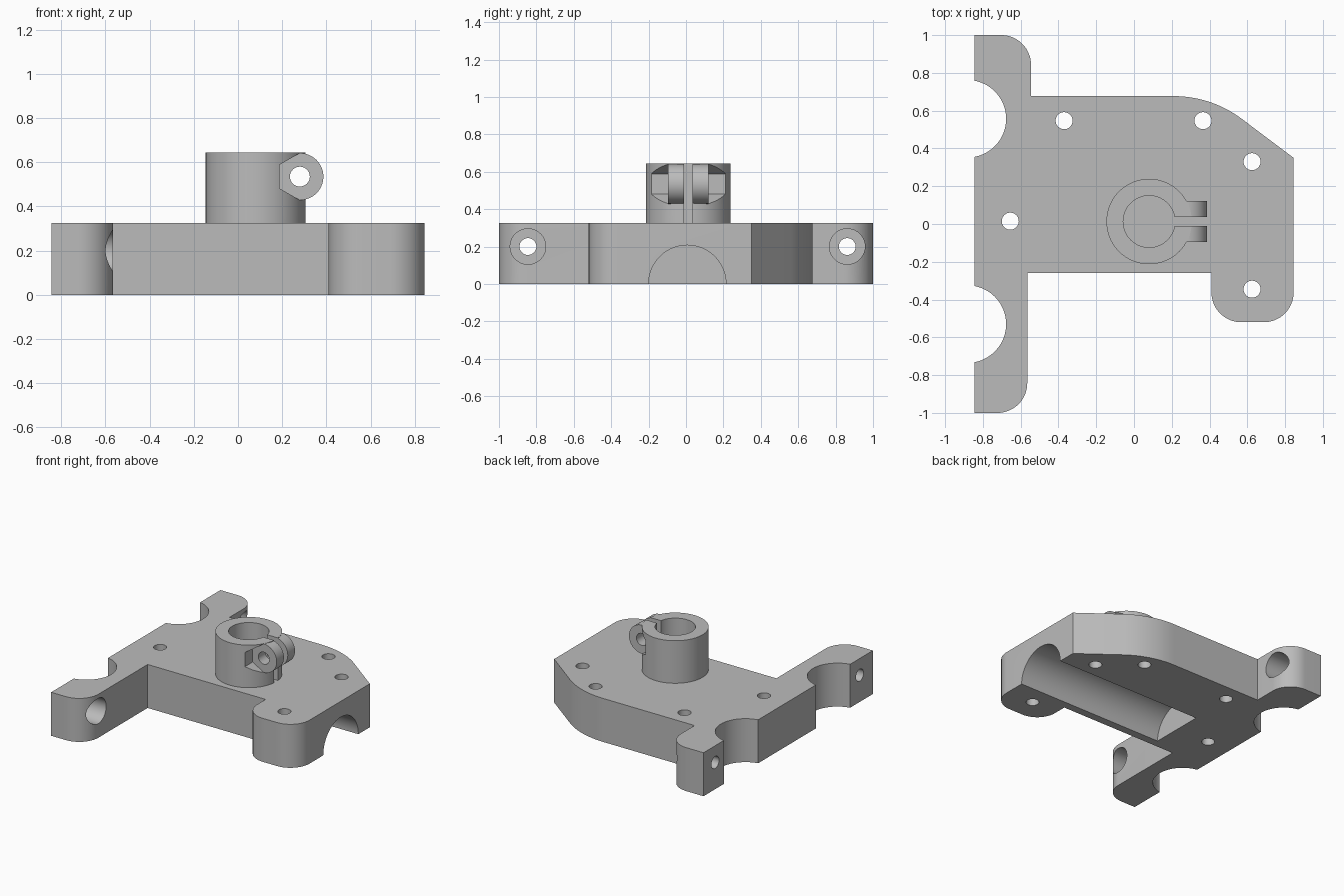
import bpy, bmesh
from math import radians, cos, sin, pi
from mathutils import Matrix, Vector

cube = bpy.data.objects.get("Cube")
if cube:
    bpy.data.objects.remove(cube, do_unlink=True)

grey = bpy.data.materials.new("plain grey")
grey.use_nodes = True
colour = (0.5, 0.5, 0.5, 1)
grey.diffuse_color = colour
grey.node_tree.nodes["Principled BSDF"].inputs["Base Color"].default_value = colour

PLATE_TOP, CLAMP_TOP = 0.325, 0.643
EDGE_X = 0.845
CLAMP_X, CLAMP_Y = 0.08, 0.013
BOLT_X, BOLT_Z = 0.28, 0.535


def make_object(name, bm):
    bmesh.ops.recalc_face_normals(bm, faces=bm.faces[:])
    mesh = bpy.data.meshes.new(name)
    bm.to_mesh(mesh)
    bm.free()
    mesh.materials.append(grey)
    obj = bpy.data.objects.new(name, mesh)
    bpy.context.collection.objects.link(obj)
    return obj


def prism(name, points, z0, z1):
    bm = bmesh.new()
    face = bm.faces.new([bm.verts.new((x, y, z0)) for x, y in points])
    top = bmesh.ops.extrude_face_region(bm, geom=[face])["geom"]
    bmesh.ops.translate(bm, vec=(0, 0, z1 - z0),
                        verts=[v for v in top if isinstance(v, bmesh.types.BMVert)])
    return make_object(name, bm)


def cylinder(name, radius, start, end, sides=64, spin=0):
    start, end = Vector(start), Vector(end)
    axis = end - start
    turn = Vector((0, 0, 1)).rotation_difference(axis).to_matrix().to_4x4()
    bm = bmesh.new()
    bmesh.ops.create_cone(bm, cap_ends=True, segments=sides, radius1=radius, radius2=radius,
                          depth=axis.length,
                          matrix=Matrix.Translation((start + end) / 2) @ turn @ Matrix.Rotation(spin, 4, 'Z'))
    return make_object(name, bm)


def box(name, low, high):
    corners = [(low[0], low[1]), (high[0], low[1]), (high[0], high[1]), (low[0], high[1])]
    return prism(name, corners, low[2], high[2])


def combine(target, tools, operation):
    bpy.context.view_layer.objects.active = target
    for tool in tools:
        mod = target.modifiers.new("shape", 'BOOLEAN')
        mod.operation, mod.solver, mod.object = operation, 'EXACT', tool
        bpy.ops.object.modifier_apply(modifier=mod.name)
        bpy.data.objects.remove(tool, do_unlink=True)


def arc(cx, cy, r, a0, a1, steps=16):
    angles = [radians(a0 + (a1 - a0) * i / steps) for i in range(steps + 1)]
    return [(cx + r * cos(a), cy + r * sin(a)) for a in angles]


# Plate outline, anticlockwise from the front arm
R = 0.158
outline = [(-EDGE_X, -1)]
outline += arc(-0.565 - R, -1 + R, R, -90, 0)
outline += [(-0.565, -0.26), (0.41, -0.26)]
outline += arc(0.41 + R, -0.52 + R, R, 180, 270)
outline += arc(EDGE_X - R, -0.52 + R, R, 270, 360)
outline += [(EDGE_X, 0.35)]
outline += arc(0.21, 0.077, 0.6, 53.3, 90)
outline += [(-0.545, 0.677)]
outline += arc(-0.545 - R, 1 - R, R, 0, 90)
outline += [(-EDGE_X, 1)]
plate = prism("base_plate", outline, 0, PLATE_TOP)

# Round bites in the side edge, and the mounting holes
cuts = [cylinder("bite", 0.205, (-0.882, y, -0.1), (-0.882, y, 0.5), 96) for y in (-0.53, 0.557)]
for x, y in [(-0.37, 0.547), (0.365, 0.547), (0.625, 0.33), (-0.655, 0.015), (0.625, -0.345)]:
    cuts.append(cylinder("mount_hole", 0.045, (x, y, -0.1), (x, y, 0.5), 40))
# Counterbored holes through both arms
for y in (-0.845, 0.862):
    cuts.append(cylinder("arm_hole", 0.045, (-1, y, 0.2), (-0.5, y, 0.2), 40))
    cuts.append(cylinder("arm_counterbore", 0.095, (-0.73, y, 0.2), (-0.5, y, 0.2)))
# Half-round channel under the plate
cuts.append(cylinder("channel", 0.207, (-0.38, 0.007, 0), (1, 0.007, 0), 96))
combine(plate, cuts, 'DIFFERENCE')

# Clamp collar with hexagonal pockets, then the two bolt ears
collar = cylinder("clamp_collar", 0.226, (CLAMP_X, CLAMP_Y, PLATE_TOP), (CLAMP_X, CLAMP_Y, CLAMP_TOP), 96)
EAR = 0.108
pockets = [cylinder("pocket", 0.1065, (BOLT_X, CLAMP_Y + s * EAR, BOLT_Z),
                    (BOLT_X, CLAMP_Y + s * 0.4, BOLT_Z), 6, pi / 2) for s in (-1, 1)]
# Keep a hexagon corner pointing straight up
for p in pockets:
    if max(v.co.x for v in p.data.vertices) - BOLT_X > 0.1:
        centre = Vector((BOLT_X, 0, BOLT_Z))
        p.data.transform(Matrix.Translation(centre) @ Matrix.Rotation(pi / 6, 4, 'Y')
                         @ Matrix.Translation(-centre))
combine(collar, pockets, 'DIFFERENCE')
ears = cylinder("ears", 0.1065, (BOLT_X, CLAMP_Y - EAR, BOLT_Z), (BOLT_X, CLAMP_Y + EAR, BOLT_Z))
combine(collar, [ears], 'UNION')
combine(collar, [
    cylinder("bore", 0.137, (CLAMP_X, CLAMP_Y, 0.2), (CLAMP_X, CLAMP_Y, 0.8), 80),
    box("slot", (CLAMP_X, CLAMP_Y - 0.023, 0.2), (0.6, CLAMP_Y + 0.023, 0.8)),
    cylinder("bolt_hole", 0.045, (BOLT_X, -0.4, BOLT_Z), (BOLT_X, 0.4, BOLT_Z), 40),
], 'DIFFERENCE')

# Smooth curved walls, crisp edges
for obj in (plate, collar):
    bpy.ops.object.select_all(action='DESELECT')
    obj.select_set(True)
    bpy.context.view_layer.objects.active = obj
    bpy.ops.object.shade_smooth_by_angle(angle=radians(25))
